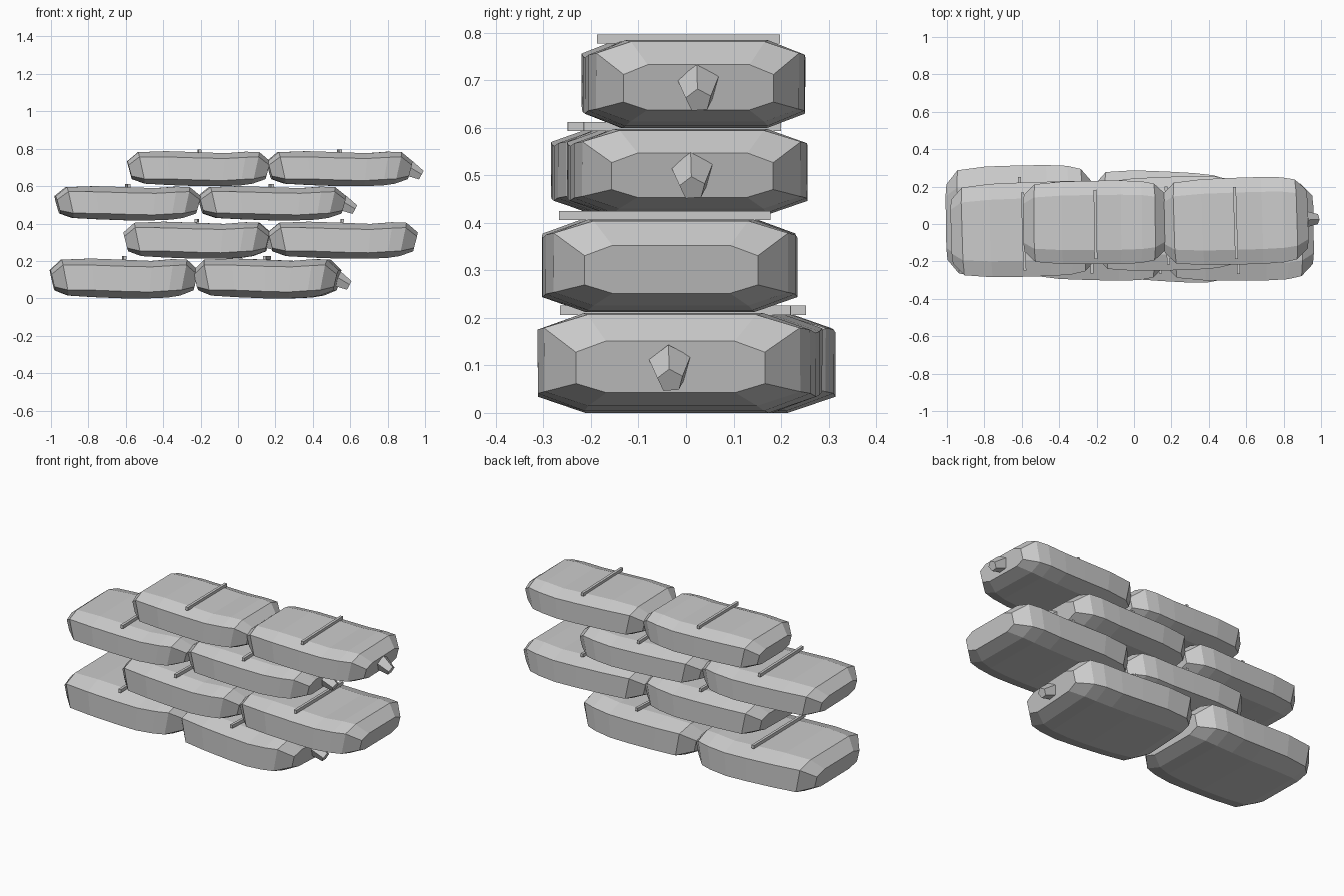
import bpy, bmesh, math
from mathutils import Matrix, Vector

if "Cube" in bpy.data.objects:
    bpy.data.objects.remove(bpy.data.objects["Cube"])

canvas = bpy.data.materials.new("sandbag_grey")
canvas.diffuse_color = (0.6, 0.6, 0.6, 1)
canvas.use_nodes = True
canvas.node_tree.nodes["Principled BSDF"].inputs["Base Color"].default_value = canvas.diffuse_color


def finish(name, bm):
    bmesh.ops.recalc_face_normals(bm, faces=bm.faces[:])
    me = bpy.data.meshes.new(name)
    bm.to_mesh(me)
    bm.free()
    me.materials.append(canvas)
    ob = bpy.data.objects.new(name, me)
    bpy.context.collection.objects.link(ob)
    return ob


def octagon(w, inner, z0, z1, z2, z3):
    """Cross-section in y,z: half width w, flat top/bottom half width inner*w."""
    i = inner * w
    return [(-i, z0), (i, z0), (w, z1), (w, z2), (i, z3), (-i, z3), (-w, z2), (-w, z1)]


# stations along the bag: (t, width factor, bottom lift, top height factor)
STATIONS = [(0.09, 0.93, 0.07, 0.97), (0.28, 0.99, 0.03, 1.0), (0.5, 1.0, 0.0, 0.97),
            (0.68, 1.0, 0.0, 0.94), (0.82, 0.98, 0.02, 0.985), (0.91, 0.92, 0.07, 0.97)]


def bag(name, x0, x1, yc, w, z, h, rot):
    bm = bmesh.new()
    length, mid = x1 - x0, (x0 + x1) / 2
    sections = [(0.0, octagon(0.68 * w, 0.68, 0.2 * h, 0.29 * h, 0.6 * h, 0.71 * h))]
    for t, f, lo, hi in STATIONS:
        rise = (lo + hi - 1) * h * 0.5
        sections.append((t, octagon(f * w, 0.66, lo * h, 0.19 * h + rise, 0.82 * h + rise, hi * h)))
    sections.append((1.0, sections[0][1]))
    rings = []
    for t, sec in sections:
        ring = []
        for y, zz in sec:
            # ends flare outwards towards the top
            flare = (zz / h - 0.6) * 0.05 * (2 * t - 1)
            p = Matrix.Rotation(rot, 3, 'Z') @ Vector(((t - 0.5) * length + flare, y, zz))
            ring.append(bm.verts.new((p.x + mid, p.y + yc, p.z + z)))
        rings.append(ring)
    for a, b in zip(rings, rings[1:]):
        for i in range(8):
            j = (i + 1) % 8
            bm.faces.new((a[i], a[j], b[j], b[i]))
    bm.faces.new(rings[0])
    bm.faces.new(rings[-1])
    finish(name, bm)


def seam(name, x, yc, half, z, rot):
    bm = bmesh.new()
    bmesh.ops.create_cube(bm, size=1, matrix=Matrix.Translation((x, yc, z))
                          @ Matrix.Rotation(rot, 4, 'Z') @ Matrix.Diagonal((0.016, 2 * half, 0.019, 1)))
    finish(name, bm)


def knot(name, x, y, z):
    bm = bmesh.new()
    bmesh.ops.create_cone(bm, cap_ends=True, segments=5, radius1=0.046, radius2=0.028, depth=0.075,
                          matrix=Matrix.Translation((x, y, z)) @ Matrix.Rotation(math.radians(118), 4, 'Y')
                          @ Matrix.Rotation(0.4, 4, 'Z'))
    finish(name, bm)


# row: base z, height, seam z, then bags (x0, x1, y centre, half width, turn, seam x, has knot)
ROWS = [
    (0.0, 0.213, 0.216, [(-1.0, -0.22, 0.016, 0.297, 0.015, -0.608, False),
                         (-0.225, 0.54, -0.012, 0.293, -0.055, 0.155, True)]),
    (0.212, 0.198, 0.415, [(-0.605, 0.168, -0.035, 0.265, -0.02, -0.22, True),
                           (0.165, 0.955, -0.035, 0.268, 0.01, 0.557, False)]),
    (0.417, 0.183, 0.603, [(-0.973, -0.208, -0.03, 0.252, 0.03, -0.59, False),
                           (-0.207, 0.57, 0.002, 0.25, 0.03, 0.178, True)]),
    (0.6, 0.187, 0.787, [(-0.587, 0.166, 0.008, 0.223, 0.01, -0.206, False),
                         (0.16, 0.925, 0.015, 0.232, 0.03, 0.543, True)]),
]
for r, (z, h, sz, bags) in enumerate(ROWS, 1):
    for c, (x0, x1, yc, w, rot, sx, tied) in enumerate(bags, 1):
        tag = f"row{r}_{c}"
        bag("sandbag_" + tag, x0, x1, yc, w, z, h, rot)
        seam("seam_" + tag, sx, yc - 0.01, 0.83 * w, sz, rot)
        if tied:
            knot("tied_neck_" + tag, x1 + 0.021, yc + rot * (x1 - x0) / 2, z + 0.4 * h)
